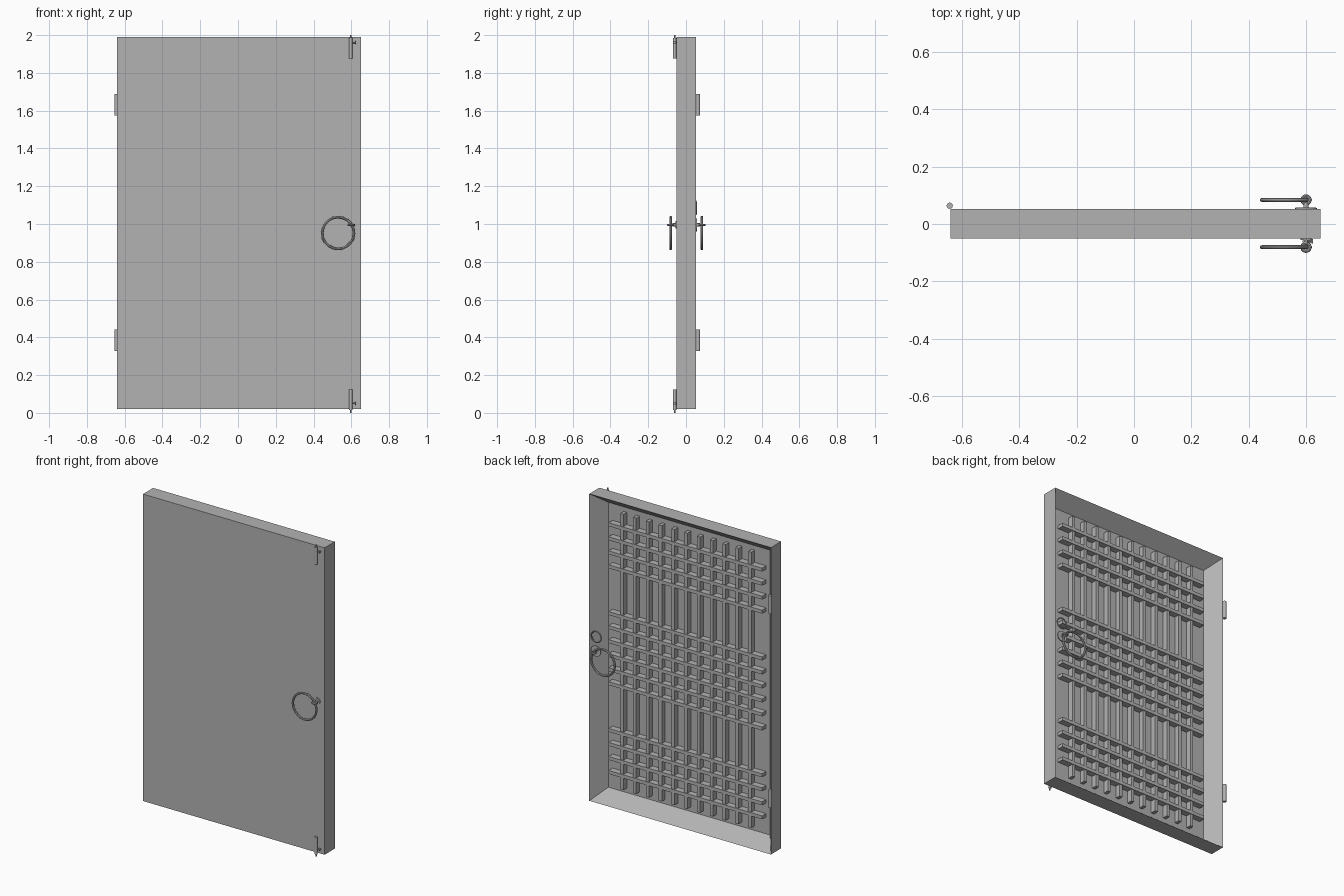
import bpy, bmesh, math
from mathutils import Matrix, Vector

cube = bpy.data.objects.get("Cube")
if cube:
    bpy.data.objects.remove(cube, do_unlink=True)

grey = bpy.data.materials.new("plain_grey")
grey.use_nodes = True
colour = (0.45, 0.45, 0.45, 1)
grey.diffuse_color = colour
grey.node_tree.nodes["Principled BSDF"].inputs["Base Color"].default_value = colour

TURN = {"x": Matrix.Rotation(math.pi / 2, 4, "Y"),
        "y": Matrix.Rotation(math.pi / 2, 4, "X"),
        "z": Matrix.Identity(4)}


def finish(name, bm):
    bmesh.ops.recalc_face_normals(bm, faces=bm.faces)
    mesh = bpy.data.meshes.new(name)
    bm.to_mesh(mesh)
    bm.free()
    mesh.materials.append(grey)
    obj = bpy.data.objects.new(name, mesh)
    bpy.context.collection.objects.link(obj)
    return obj


def add_box(bm, low, high):
    low, high = Vector(low), Vector(high)
    place = Matrix.Translation((low + high) / 2) @ Matrix.Diagonal((*(high - low), 1))
    return bmesh.ops.create_cube(bm, size=1, matrix=place)


def add_rod(bm, centre, radius, length, axis="z", sides=12):
    bmesh.ops.create_cone(bm, cap_ends=True, segments=sides, radius1=radius,
                          radius2=radius, depth=length,
                          matrix=Matrix.Translation(centre) @ TURN[axis])


def add_torus(bm, centre, major, minor, axis="z", steps=16, sides=8):
    place = Matrix.Translation(centre) @ TURN[axis]
    rings = []
    for i in range(steps):
        a = math.tau * i / steps
        ring = []
        for j in range(sides):
            b = math.tau * j / sides
            r = major + minor * math.cos(b)
            ring.append(bm.verts.new(place @ Vector(
                (r * math.cos(a), r * math.sin(a), minor * math.sin(b)))))
        rings.append(ring)
    for i in range(steps):
        r, s = rings[i], rings[(i + 1) % steps]
        for j in range(sides):
            k = (j + 1) % sides
            bm.faces.new((r[j], s[j], s[k], r[k]))


# Door slab with a deep recess in its back
LEFT, RIGHT, FRONT, BACK = 0.65, -0.64, -0.05, 0.053
BOTTOM, TOP = 0.02, 1.99
BORDER = 0.1
bm = bmesh.new()
add_box(bm, (RIGHT, FRONT, BOTTOM), (LEFT, BACK, TOP))
bm.normal_update()
back_face = max(bm.faces, key=lambda f: f.calc_center_median().y)
bmesh.ops.inset_region(bm, faces=[back_face], thickness=BORDER)
bmesh.ops.translate(bm, verts=back_face.verts, vec=(0, -0.093, 0))
finish("door_slab", bm)

# Lattice: eleven uprights and three groups of crossbars
mid_x, mid_z = (LEFT + RIGHT) / 2, (TOP + BOTTOM) / 2
half_w = (LEFT - RIGHT) / 2 - BORDER
half_h = (TOP - BOTTOM) / 2 - BORDER
INNER, HALF_BAR = -0.041, 0.011
bm = bmesh.new()
for i in range(-5, 6):
    x = mid_x + i * half_w / 6
    add_box(bm, (x - HALF_BAR, INNER, mid_z - half_h),
            (x + HALF_BAR, -0.005, mid_z + half_h))
finish("lattice_uprights", bm)

bm = bmesh.new()
step = 0.09
heights = [(i + 0.5) * step for i in range(3)]
heights += [half_h - i * step for i in range(1, 5)]
for h in heights:
    for z in (mid_z - h, mid_z + h):
        add_box(bm, (mid_x - half_w, INNER, z - HALF_BAR),
                (mid_x + half_w, 0.0, z + HALF_BAR))
finish("lattice_crossbars", bm)

# Hinge barrels
for name, z in (("lower_hinge", 0.385), ("upper_hinge", 1.632)):
    bm = bmesh.new()
    add_rod(bm, (-0.643, 0.064, z), 0.011, 0.115)
    finish(name, bm)

# Ring pulls on both faces, each hung from an eyelet on a post
for name, face, side in (("front", FRONT, -1), ("back", BACK, 1)):
    ring_y = face + side * 0.031
    bm = bmesh.new()
    add_torus(bm, (0.53, ring_y, 0.952), 0.084, 0.007, "y", 20)
    finish(name + "_pull_ring", bm)
    bm = bmesh.new()
    add_torus(bm, (0.6, ring_y, 0.995), 0.014, 0.006, "z", 12)
    add_rod(bm, (0.6, face + side * 0.01, 0.995), 0.009, 0.022, "y")
    finish(name + "_pull_eyelet", bm)
    bm = bmesh.new()
    base = 0.035 if side > 0 else 0.02
    add_rod(bm, (0.6, face + side * 0.002, 0.995), base, 0.006, "y", 16)
    finish(name + "_pull_plate", bm)

# Thin raised ring above the back pull
bm = bmesh.new()
add_torus(bm, (0.6, BACK, 1.085), 0.035, 0.004, "y")
finish("lock_ring", bm)

# Sliding bolts at the top and bottom of the front
for name, end, way, knob in (("lower_bolt", 0.0, 1, 0.05), ("upper_bolt", 2.0, -1, 1.96)):
    x, y = 0.597, FRONT - 0.01
    bm = bmesh.new()
    add_rod(bm, (x, y, end + way * 0.07), 0.009, 0.11)
    add_rod(bm, (x, y, end + way * 0.03), 0.004, 0.06, sides=8)
    add_rod(bm, (x + 0.014, y, knob), 0.004, 0.028, "x", 8)
    add_rod(bm, (x + 0.025, y, knob), 0.008, 0.006, "x", 8)
    finish(name, bm)

# Soften only the round parts
bpy.ops.object.select_all(action="DESELECT")
for obj in bpy.context.collection.objects:
    if obj.type == "MESH" and any(w in obj.name for w in ("ring", "hinge", "eyelet", "bolt")):
        obj.select_set(True)
        bpy.context.view_layer.objects.active = obj
bpy.ops.object.shade_smooth_by_angle(angle=math.radians(40))
